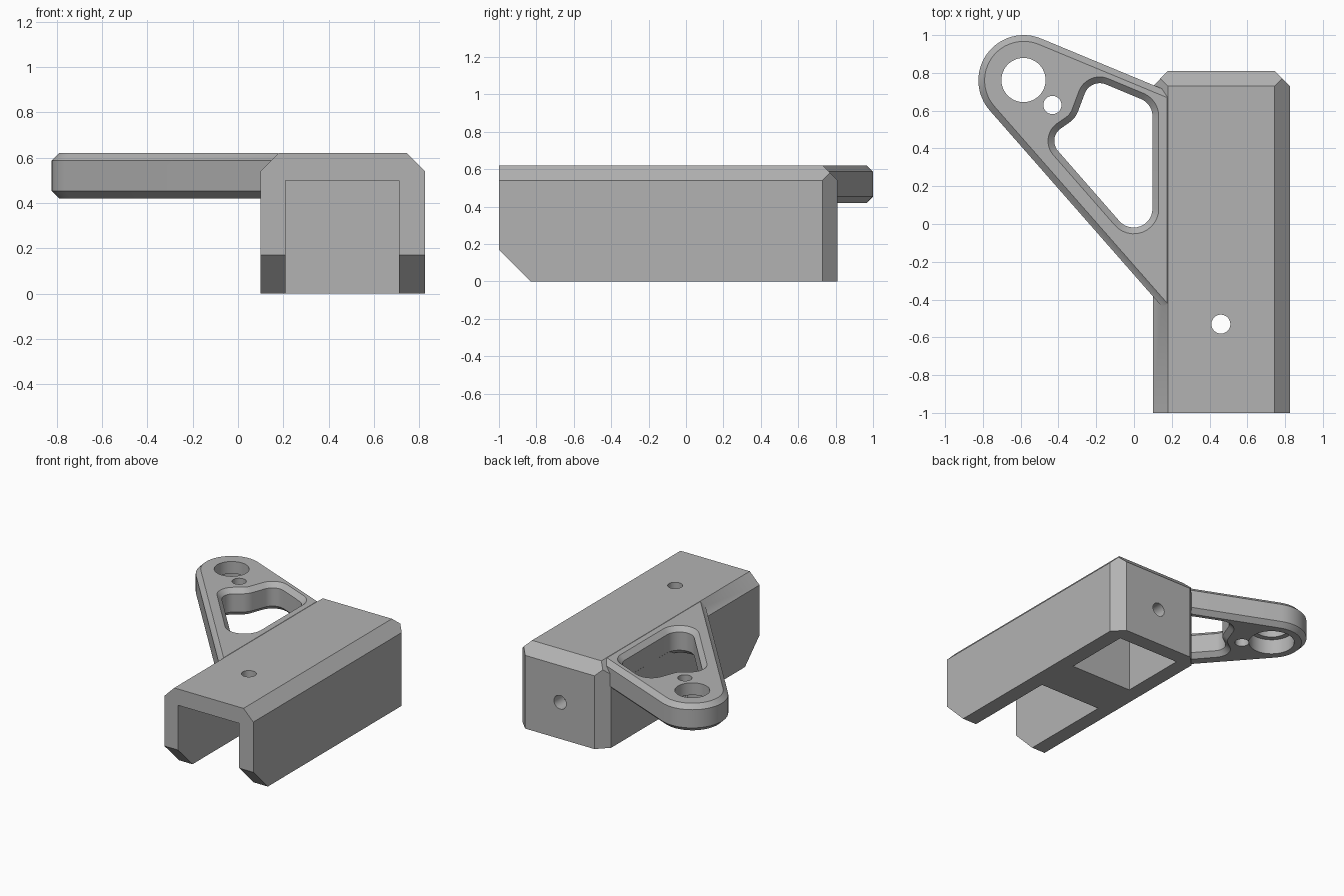
import bpy, bmesh, math
from mathutils import Vector

if "Cube" in bpy.data.objects:
    bpy.data.objects.remove(bpy.data.objects["Cube"])

grey = bpy.data.materials.new("plain grey")
grey.use_nodes = True
grey.diffuse_color = (0.45, 0.45, 0.45, 1)
grey.node_tree.nodes["Principled BSDF"].inputs["Base Color"].default_value = (0.45, 0.45, 0.45, 1)


def add_object(name, bm):
    bmesh.ops.recalc_face_normals(bm, faces=bm.faces)
    mesh = bpy.data.meshes.new(name)
    bm.to_mesh(mesh)
    bm.free()
    mesh.materials.append(grey)
    ob = bpy.data.objects.new(name, mesh)
    bpy.context.collection.objects.link(ob)
    return ob


def box_mesh(low, high):
    bm = bmesh.new()
    bmesh.ops.create_cube(bm, size=1)
    for v in bm.verts:
        v.co = [h if c > 0 else l for c, l, h in zip(v.co, low, high)]
    return bm


def rounded(corners, steps=12):
    """Counter-clockwise outline from (x, y, radius) corners."""
    points = []
    for i, (x, y, r) in enumerate(corners):
        p = Vector((x, y, 0))
        if r == 0:
            points.append(p)
            continue
        before, after = corners[i - 1], corners[(i + 1) % len(corners)]
        a = (Vector((*before[:2], 0)) - p).normalized()
        b = (Vector((*after[:2], 0)) - p).normalized()
        half = a.angle(b) / 2
        centre = p + (a + b).normalized() * r / math.sin(half)
        start = p + a * r / math.tan(half) - centre
        end = p + b * r / math.tan(half) - centre
        for k in range(steps + 1):
            points.append(centre + start.slerp(end, k / steps).normalized() * r)
    return points


def offset(points, d):
    """Outline moved outwards by d with mitred corners."""
    moved = []
    for i, p in enumerate(points):
        e = (p - points[i - 1]).normalized()
        f = (points[(i + 1) % len(points)] - p).normalized()
        n = Vector((e.y, -e.x, 0))
        m = Vector((f.y, -f.x, 0))
        moved.append(p + (n + m) * d / (1 + n.dot(m)))
    return moved


def loft(name, outline, levels):
    """Solid through (z, offset) copies of an outline."""
    bm = bmesh.new()
    rings = [[bm.verts.new((p.x, p.y, z)) for p in offset(outline, d)] for z, d in levels]
    for low, high in zip(rings, rings[1:]):
        for i in range(len(low)):
            bm.faces.new((low[i - 1], low[i], high[i], high[i - 1]))
    bm.faces.new(rings[0][::-1])
    bm.faces.new(rings[-1])
    return add_object(name, bm)


def cylinder(name, x, y, r, low, high):
    ring = [Vector((x + r * math.cos(a), y + r * math.sin(a), 0))
            for a in (math.tau * k / 48 for k in range(48))]
    return loft(name, ring, [(low, 0), (high, 0)])


def combine(ob, other, operation):
    other.hide_render = True
    mod = ob.modifiers.new(operation.lower(), 'BOOLEAN')
    mod.operation, mod.solver, mod.object = operation, 'EXACT', other
    bpy.ops.object.select_all(action='DESELECT')
    bpy.context.view_layer.objects.active = ob
    ob.select_set(True)
    bpy.ops.object.modifier_apply(modifier=mod.name)
    bpy.data.objects.remove(other)


# Body block with sliced edges
LEFT, RIGHT, FRONT, BACK, TOP, CUT = 0.1, 0.825, -1.0, 0.81, 0.62, 0.08
bm = box_mesh((LEFT, FRONT, 0), (RIGHT, BACK, TOP))
slices = [
    ((LEFT + CUT, 0, TOP), (-1, 0, 1)),
    ((RIGHT - CUT, 0, TOP), (1, 0, 1)),
    ((LEFT + CUT, BACK, 0), (-1, 1, 0)),
    ((RIGHT - CUT, BACK, 0), (1, 1, 0)),
    ((0, BACK - CUT, TOP), (0, 1, 1)),
    ((0, FRONT, 0.17), (0, -1, -1)),
]
for point, normal in slices:
    bmesh.ops.bisect_plane(bm, geom=bm.verts[:] + bm.edges[:] + bm.faces[:], dist=1e-5,
                           plane_co=point, plane_no=Vector(normal).normalized(), clear_outer=True)
    bmesh.ops.holes_fill(bm, edges=[e for e in bm.edges if e.is_boundary], sides=0)
body = add_object("clip_bracket", bm)

# Open front channel, rear pocket and screw holes
for name, y0, y1 in (("front_channel", -1.2, -0.13), ("rear_pocket", 0.2, 0.7)):
    combine(body, add_object(name, box_mesh((0.21, y0, -0.2), (0.71, y1, 0.5))), 'DIFFERENCE')
combine(body, cylinder("top_hole", 0.46, -0.53, 0.05, 0.4, 0.8), 'DIFFERENCE')
back_hole = cylinder("back_hole", 0, 0, 0.05, -0.15, 0.15)
back_hole.rotation_euler.x = math.pi / 2
back_hole.location = (0.46, 0.78, 0.27)
bpy.context.view_layer.update()
combine(body, back_hole, 'DIFFERENCE')

# Side arm with chamfered rim
EDGE, LOW = 0.033, 0.42
arm = loft("side_arm",
           rounded([(-1.445, 1.377, 0.24), (0.209, -0.507, 0), (0.209, 0.691, 0)], 24),
           [(LOW, -EDGE), (LOW + EDGE, 0), (TOP - EDGE, 0), (TOP, -EDGE)])

# Window in the arm, flared at both faces
window = rounded([(0.098, -0.185, 0.1), (0.098, 0.636, 0.1), (-0.23, 0.773, 0.085),
                  (-0.31, 0.56, 0.12), (-0.461, 0.454, 0.08)])
combine(arm, loft("arm_window", window,
                  [(LOW - 0.01, EDGE + 0.01), (LOW + EDGE, 0),
                   (TOP - EDGE, 0), (TOP + 0.01, EDGE + 0.01)]), 'DIFFERENCE')

# Ring hole with a recess below, and the small hole beside it
for name, x, y, r, high in (("ring_hole", -0.585, 0.762, 0.117, 0.8),
                            ("ring_recess", -0.585, 0.762, 0.155, 0.53),
                            ("small_hole", -0.432, 0.63, 0.048, 0.8)):
    combine(arm, cylinder(name, x, y, r, 0.3, high), 'DIFFERENCE')

# Join into one solid
combine(body, arm, 'UNION')
bpy.ops.object.select_all(action='DESELECT')
body.select_set(True)
bpy.context.view_layer.objects.active = body
bpy.ops.object.shade_smooth_by_angle(angle=math.radians(30))
